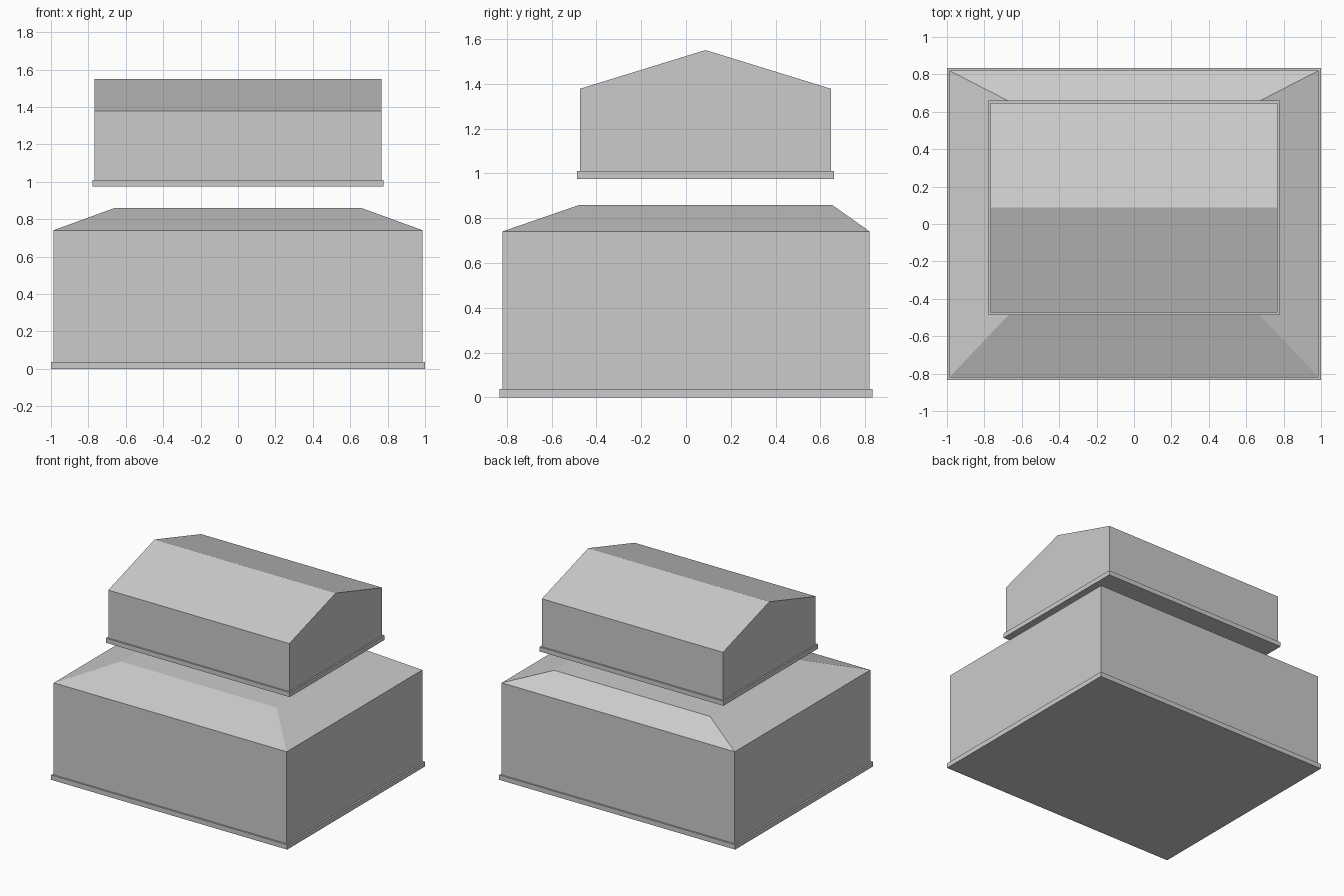
import bpy
import bmesh

if "Cube" in bpy.data.objects:
    bpy.data.objects.remove(bpy.data.objects["Cube"])


def loft(name, rings, cap_bottom=False, cap_top=False):
    """Join rectangles (half width x, y front, y back, z) into one flat-faced shell."""
    bm = bmesh.new()
    loops = []
    for hx, y0, y1, z in rings:
        corners = [(-hx, y0), (hx, y0), (hx, y1), (-hx, y1)]
        loops.append([bm.verts.new((x, y, z)) for x, y in corners])
    for a, b in zip(loops, loops[1:]):
        for i in range(4):
            j = (i + 1) % 4
            bm.faces.new((a[i], a[j], b[j], b[i]))
    if cap_bottom:
        bm.faces.new(loops[0][::-1])
    if cap_top:
        bm.faces.new(loops[-1])
    # Collapses the ridge, where front and back meet
    bmesh.ops.remove_doubles(bm, verts=bm.verts[:], dist=1e-5)
    mesh = bpy.data.meshes.new(name)
    bm.to_mesh(mesh)
    bm.free()
    obj = bpy.data.objects.new(name, mesh)
    bpy.context.collection.objects.link(obj)
    return obj


# Lower storey: plinth with ledge, walls, sloped roof with flat top
lower = (0.987, -0.82, 0.82)
loft("lower_plinth", [(1.0, -0.833, 0.833, 0.0), (1.0, -0.833, 0.833, 0.037),
                      (*lower, 0.037)], cap_bottom=True)
loft("lower_walls", [(*lower, 0.037), (*lower, 0.741)])
loft("lower_roof", [(*lower, 0.741), (0.66, -0.475, 0.652, 0.86)], cap_top=True)

# Upper storey, floating above: plinth with ledge, walls, gabled roof
upper = (0.767, -0.474, 0.648)
loft("upper_plinth", [(0.778, -0.486, 0.66, 0.976), (0.778, -0.486, 0.66, 1.011),
                      (*upper, 1.011)], cap_bottom=True)
loft("upper_walls", [(*upper, 1.011), (*upper, 1.378)])
loft("upper_gable_roof", [(*upper, 1.378), (0.767, 0.087, 0.087, 1.551)])
